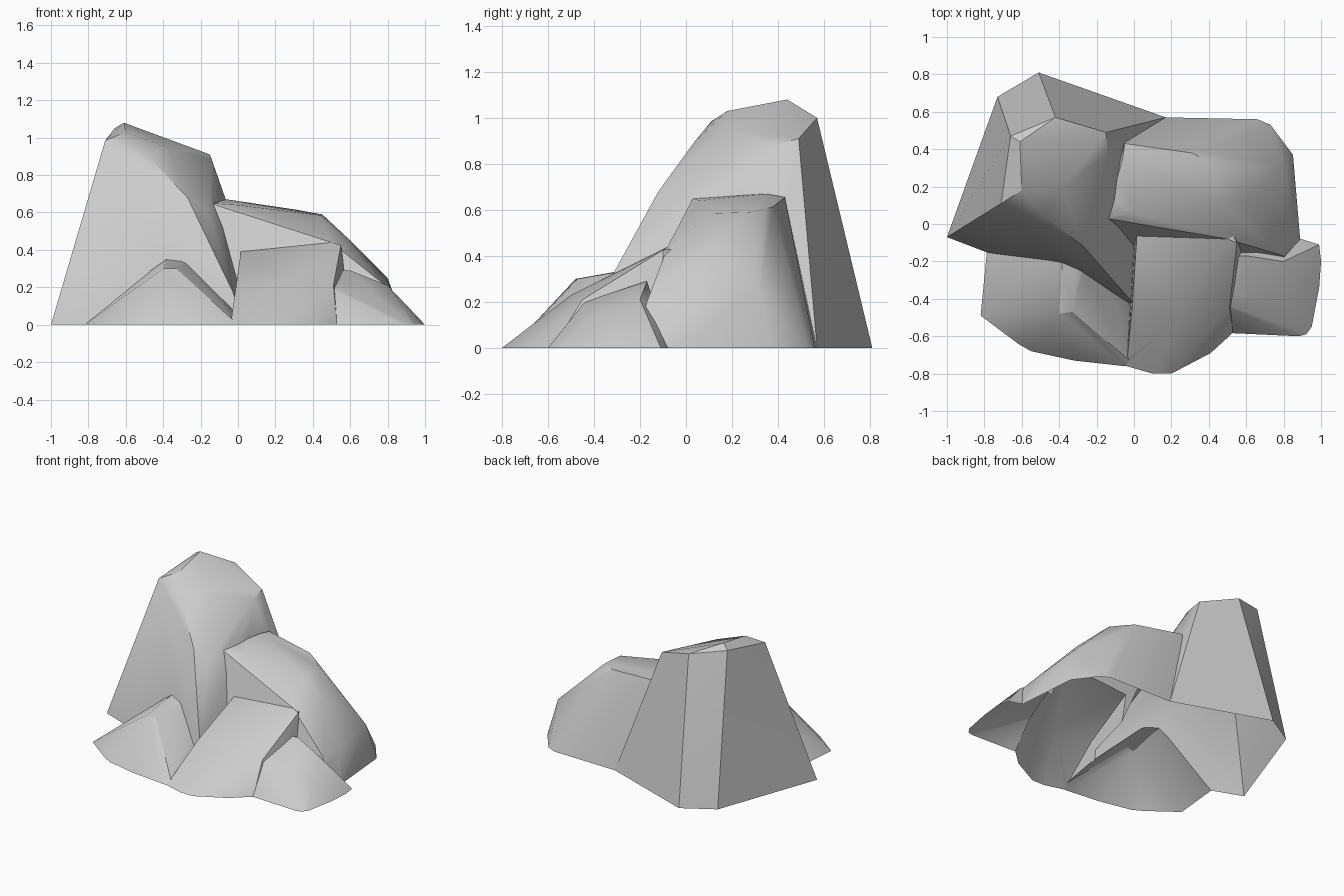
import bpy, bmesh, math

if "Cube" in bpy.data.objects:
    bpy.data.objects.remove(bpy.data.objects["Cube"])


def rock(name, base, upper):
    """Faceted boulder: convex skin over a ground outline and its crest points."""
    bm = bmesh.new()
    for x, y in base:
        bm.verts.new((x, y, 0))
        bm.verts.new((x, y, -0.1))      # skirt, trimmed off at ground level
    for p in upper:
        bm.verts.new(p)
    res = bmesh.ops.convex_hull(bm, input=bm.verts[:])
    junk = {g for g in res["geom_interior"] + res["geom_unused"]
            if isinstance(g, bmesh.types.BMVert)}
    bmesh.ops.delete(bm, geom=list(junk), context='VERTS')
    bmesh.ops.recalc_face_normals(bm, faces=bm.faces[:])
    me = bpy.data.meshes.new(name)
    bm.to_mesh(me)
    bm.free()
    ob = bpy.data.objects.new(name, me)
    bpy.context.collection.objects.link(ob)
    return ob


# Tall back left boulder
tall = rock("rock_cluster",
            [(-1, -.07), (-.73, .68), (-.51, .81), (.17, .57), (.02, -.46)],
            [(-.71, .11, .985), (-.48, .04, .90), (-.27, -.12, .68), (-.025, -.40, .17),
             (-.66, .47, 1.05), (-.61, .44, 1.08), (-.42, .57, 1.0), (-.15, .49, .91),
             (-.60, .18, 1.03), (-.14, .38, .88), (-.17, -.08, .62), (-.15, .03, .68),
             (-.38, .19, .95)])

# Middle boulder, back right
middle = rock("middle_rock",
              [(-.1, .54), (.17, .57), (.66, .56), (.73, .53), (.85, .37),
               (.89, -.1), (.84, -.23), (0, -.19), (-.1, -.1)],
              [(-.15, .03, .65), (-.05, .43, .655), (-.06, .35, .67), (.31, .38, .615),
               (.38, .34, .60), (.45, .28, .59), (.80, .32, .25), (.81, 0, .21),
               (.80, -.17, .20), (.50, -.08, .44), (.44, .12, .585), (.59, .12, .46),
               (0, .06, .64)])

# Front centre boulder
centre = rock("front_centre_rock",
              [(-.04, -.76), (.10, -.80), (.20, -.80), (.41, -.69), (.53, -.58),
               (.62, -.1), (.5, .1), (0, .1)],
              [(.015, -.07, .39), (.50, -.08, .44), (.55, -.10, .425), (.02, .1, .39),
               (.45, .1, .44), (-.01, -.45, .21), (.51, -.45, .21), (.25, -.50, .23)])

# Low front right boulder
low = rock("front_right_rock",
           [(.45, -.58), (.70, -.59), (.88, -.60), (.92, -.59), (.95, -.55),
            (.99, -.34), (1, -.2), (.99, -.11), (.86, -.07), (.45, -.1)],
           [(.60, -.17, .29), (.80, -.20, .21), (.45, -.18, .29), (.50, -.44, .20),
            (.72, -.42, .17), (.88, -.42, .10)])

# Front left boulder
left = rock("front_left_rock",
            [(-.82, -.49), (-.62, -.64), (-.55, -.68), (-.32, -.73), (-.05, -.76),
             (.0, -.75), (.0, -.3), (-.78, -.08)],
            [(-.40, -.48, .30), (-.33, -.47, .30), (-.38, -.14, .36), (-.30, -.15, .355),
             (-.28, -.25, .33), (-.03, -.38, .09)])

# Fuse the boulders into one shell
bpy.context.view_layer.objects.active = tall
for other in (middle, centre, low, left):
    mod = tall.modifiers.new("fuse", 'BOOLEAN')
    mod.operation = 'UNION'
    mod.solver = 'EXACT'
    mod.object = other
    bpy.ops.object.modifier_apply(modifier=mod.name)
    bpy.data.objects.remove(other, do_unlink=True)

# Trim at ground level, leaving the underside open
bm = bmesh.new()
bm.from_mesh(tall.data)
bmesh.ops.bisect_plane(bm, geom=bm.verts[:] + bm.edges[:] + bm.faces[:], dist=1e-5,
                       plane_co=(0, 0, 0), plane_no=(0, 0, 1), clear_inner=True)
bmesh.ops.remove_doubles(bm, verts=bm.verts[:], dist=1e-4)
bm.to_mesh(tall.data)
bm.free()

bpy.ops.object.select_all(action='DESELECT')
tall.select_set(True)
bpy.ops.object.shade_smooth_by_angle(angle=math.radians(32))
